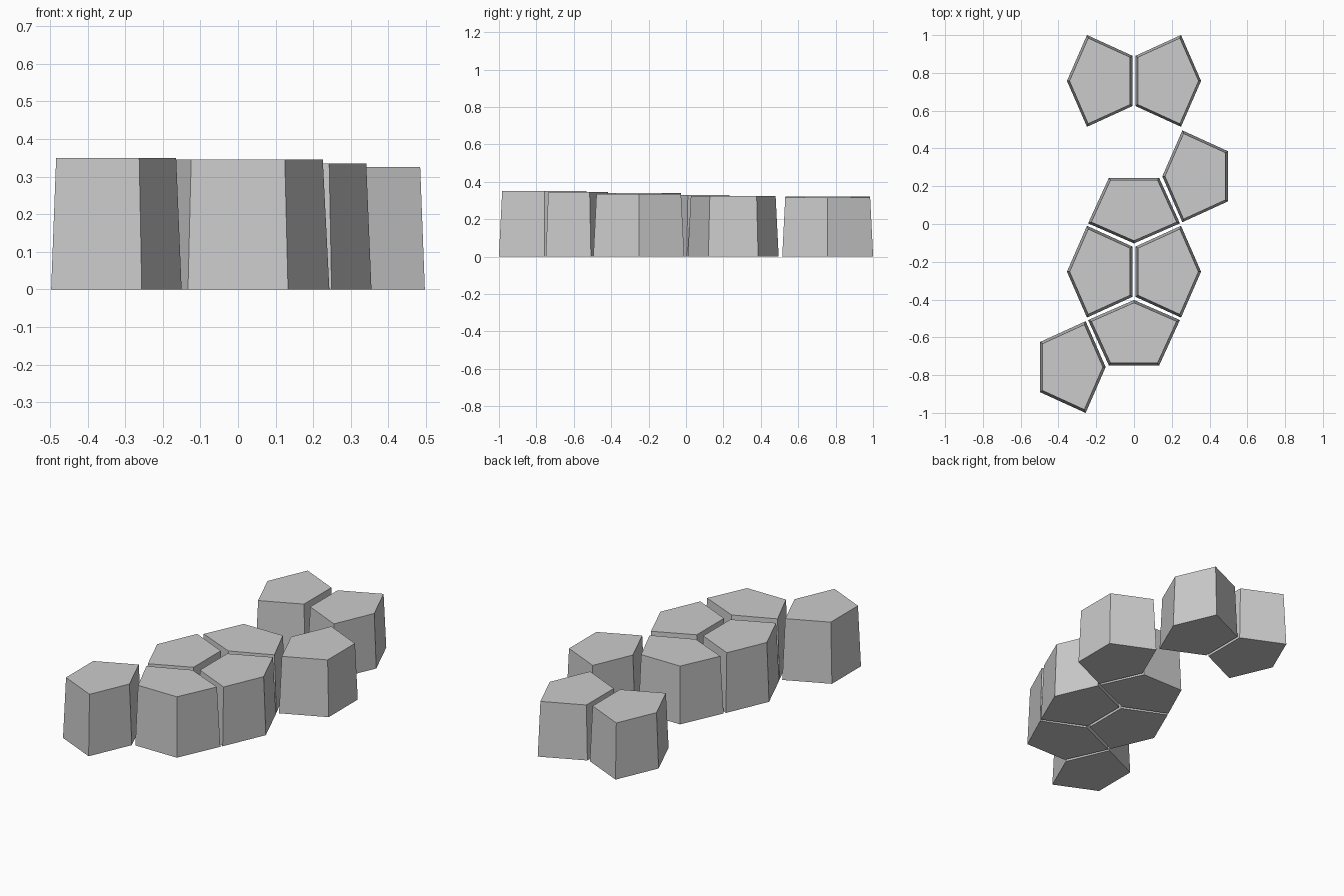
import bpy
import bmesh
from math import pi
from mathutils import Vector, Matrix

cube = bpy.data.objects.get("Cube")
if cube:
    bpy.data.objects.remove(cube, do_unlink=True)

# One plain grey for every block
grey = bpy.data.materials.new("stone_grey")
grey.use_nodes = True
colour = (0.6, 0.6, 0.6, 1)
grey.diffuse_color = colour
grey.node_tree.nodes["Principled BSDF"].inputs["Base Color"].default_value = colour

# Equal-sided pentagon: flat edge on the origin, point towards +x
PENTAGON = [Vector(p) for p in
            ((0, -0.133), (0.241, -0.243), (0.347, 0), (0.241, 0.243), (0, 0.133))]
DRAFT = 0.038   # inward lean of the walls per unit of height
GAP = 0.008     # half the joint between neighbours
ROW = 0.505     # spacing of the rows


def inset(points, t):
    """Move every edge of a counter-clockwise outline inwards by t."""
    result = []
    for i, p in enumerate(points):
        a = (p - points[i - 1]).normalized()
        b = (points[(i + 1) % len(points)] - p).normalized()
        na, nb = Vector((-a.y, a.x)), Vector((-b.y, b.x))
        result.append(p + (na + nb) * t / (1 + na.dot(nb)))
    return result


def block(name, x, y, angle, height):
    """Tapered five-sided block with its flat edge centred on (x, y)."""
    bm = bmesh.new()
    base = [bm.verts.new((p.x, p.y, 0)) for p in PENTAGON]
    top = [bm.verts.new((p.x, p.y, height))
           for p in inset(PENTAGON, DRAFT * height)]
    bm.faces.new(base[::-1])
    bm.faces.new(top)
    for i in range(5):
        j = (i + 1) % 5
        bm.faces.new((base[i], base[j], top[j], top[i]))
    bm.transform(Matrix.Translation((x, y, 0)) @ Matrix.Rotation(angle, 4, "Z"))
    mesh = bpy.data.meshes.new(name)
    bm.to_mesh(mesh)
    bm.free()
    mesh.materials.append(grey)
    bpy.context.collection.objects.link(bpy.data.objects.new(name, mesh))


# Blocks from front to back, each slightly lower than the last
LAYOUT = [
    ("front_corner_block", -0.497, -1.5 * ROW, 0),
    ("front_centre_block", 0, -1.5 * ROW + GAP, pi / 2),
    ("middle_right_block", -GAP, -0.5 * ROW, pi),
    ("middle_left_block", GAP, -0.5 * ROW, 0),
    ("rear_centre_block", 0, 0.5 * ROW - GAP, -pi / 2),
    ("side_block", 0.497, 0.5 * ROW, pi),
    ("back_right_block", -GAP, 1.5 * ROW, pi),
    ("back_left_block", GAP, 1.5 * ROW, 0),
]
for i, (name, x, y, angle) in enumerate(LAYOUT):
    block(name, x, y, angle, 0.35 - 0.005 * i)
